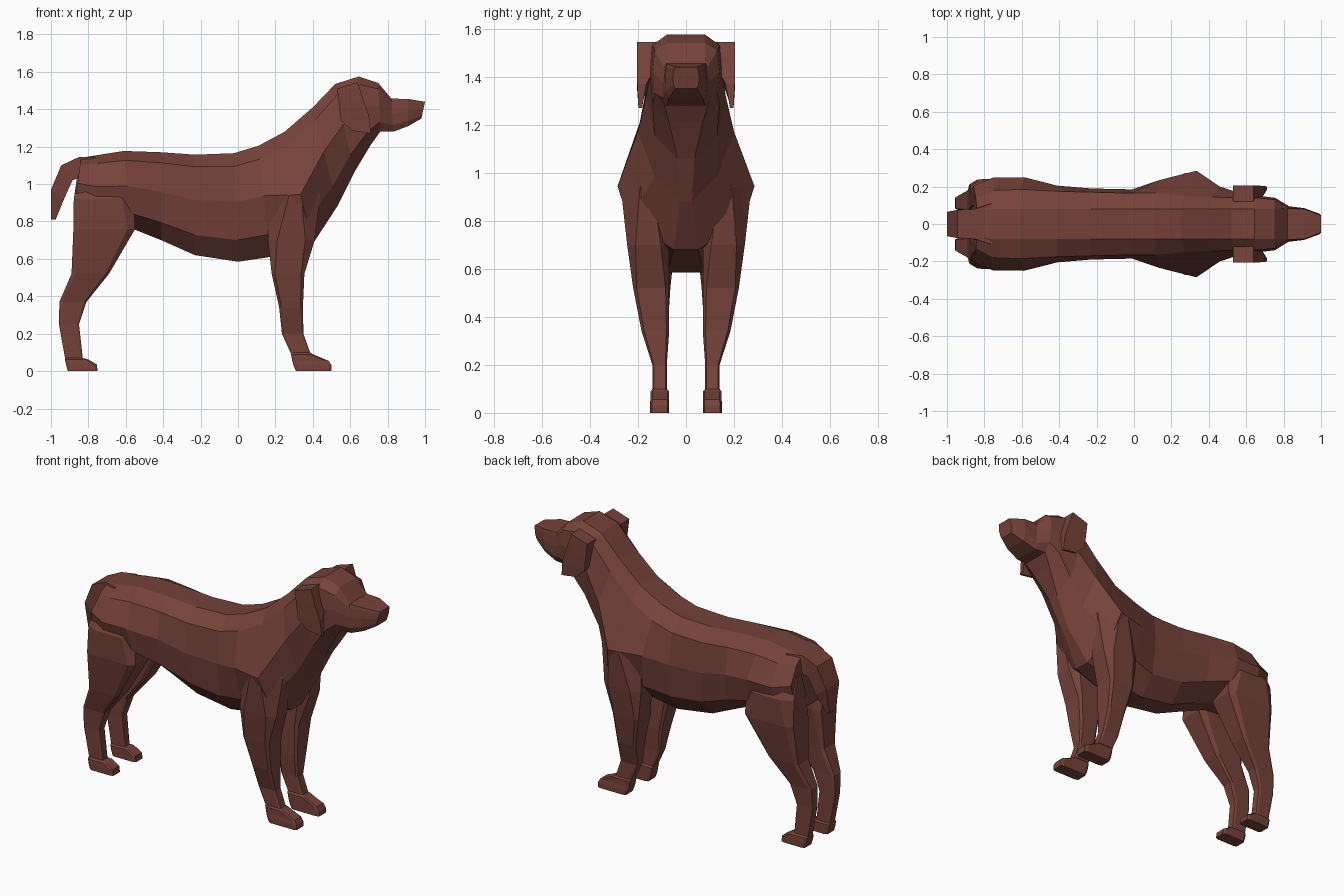
import bpy, bmesh

mat = bpy.data.materials.new("brown_coat")
mat.diffuse_color = (0.18, 0.055, 0.042, 1)


def loft(name, rings, mirror=False):
    """Skin a list of equal-length closed rings and cap both ends."""
    bm = bmesh.new()
    loops = [[bm.verts.new(p) for p in ring] for ring in rings]
    n = len(loops[0])
    for a, b in zip(loops, loops[1:]):
        for i in range(n):
            j = (i + 1) % n
            bm.faces.new((a[i], a[j], b[j], b[i]))
    bm.faces.new(loops[0])
    bm.faces.new(loops[-1][::-1])
    bmesh.ops.recalc_face_normals(bm, faces=bm.faces)
    me = bpy.data.meshes.new(name)
    bm.to_mesh(me)
    bm.free()
    me.materials.append(mat)
    ob = bpy.data.objects.new(name, me)
    bpy.context.collection.objects.link(ob)
    if mirror:
        mod = ob.modifiers.new("Mirror", 'MIRROR')
        mod.use_axis = (False, True, False)
        mod.use_mirror_merge = False
    return ob


def body_ring(xt, zt, xb, zb, widths, mid=0.45, shoulder=0.12):
    """Ten-sided section running from a top point to a bottom point."""
    fr = (0, shoulder, mid, 0.8, 1)
    half = [(xt + (xb - xt) * f, w, zt + (zb - zt) * f) for f, w in zip(fr, widths)]
    return half + [(x, -y, z) for x, y, z in reversed(half)]


def leg_ring(z, x0, x1, y0, y1, c=0.1):
    """Chamfered rectangular horizontal section."""
    a, b = (x1 - x0) * c, (y1 - y0) * c
    return [(x0 + a, y0, z), (x1 - a, y0, z), (x1, y0 + b, z), (x1, y1 - b, z),
            (x1 - a, y1, z), (x0 + a, y1, z), (x0, y1 - b, z), (x0, y0 + b, z)]


# Torso from rump to base of neck, then neck, skull and muzzle
loft("body_and_head", [
    body_ring(-.84, 1.14, -.88, .84, (.07, .13, .205, .18, .06)),
    body_ring(-.75, 1.155, -.76, .78, (.08, .18, .248, .21, .06)),
    body_ring(-.61, 1.177, -.56, .76, (.08, .185, .25, .215, .06)),
    body_ring(-.41, 1.17, -.41, .70, (.08, .175, .205, .18, .07)),
    body_ring(-.23, 1.157, -.23, .62, (.08, .17, .19, .165, .07)),
    body_ring(-.02, 1.165, 0, .585, (.08, .165, .185, .165, .07)),
    body_ring(.11, 1.205, .17, .61, (.08, .165, .235, .19, .07)),
    body_ring(.25, 1.28, .40, .68, (.08, .15, .285, .24, .05), .56),
    body_ring(.40, 1.41, .53, .88, (.08, .145, .20, .13, .025)),
    body_ring(.52, 1.535, .62, 1.06, (.08, .14, .165, .13, .035)),
    body_ring(.645, 1.575, .71, 1.21, (.08, .14, .15, .14, .07)),
    body_ring(.75, 1.54, .76, 1.28, (.08, .13, .14, .13, .09)),
    body_ring(.82, 1.457, .83, 1.28, (.083, .088, .095, .095, .08)),
    body_ring(.91, 1.455, .91, 1.31, (.08, .083, .085, .083, .07)),
    body_ring(1.0, 1.44, .98, 1.35, (.045, .05, .055, .052, .045)),
])

# Front legs with paws
loft("front_leg", [leg_ring(*r) for r in (
    (1.10, .28, .42, .08, .17, .3),
    (.94, .17, .44, .06, .272, .38),
    (.70, .16, .41, .07, .245, .2),
    (.52, .18, .355, .07, .22),
    (.34, .22, .347, .07, .185),
    (.20, .235, .35, .08, .14),
    (.10, .28, .385, .08, .14),
    (.09, .283, .40, .07, .147),
    (.055, .29, .485, .07, .147),
    (.03, .297, .50, .07, .15),
    (0, .31, .50, .07, .15))], True)

# Hind legs with paws
loft("hind_leg", [leg_ring(*r) for r in (
    (1.04, -.86, -.64, .08, .17, .25),
    (.92, -.878, -.56, .05, .24, .2),
    (.76, -.88, -.55, .04, .236, .12),
    (.52, -.89, -.69, .065, .19),
    (.37, -.955, -.81, .075, .15),
    (.25, -.957, -.85, .08, .14),
    (.07, -.925, -.83, .08, .135),
    (.062, -.925, -.80, .07, .148),
    (.035, -.92, -.755, .07, .15),
    (0, -.91, -.75, .07, .15))], True)

# Tail: short and hanging
loft("tail", [[(xa, w, za), (xa, -w, za), (xb, -w, zb), (xb, w, zb)]
              for xa, za, xb, zb, w in (
    (-.76, 1.145, -.82, 1.04, .11),
    (-.85, 1.145, -.86, 1.03, .08),
    (-.945, 1.10, -.885, 1.02, .075),
    (-1.0, .97, -.93, .92, .065),
    (-1.0, .81, -.975, .81, .03))])

# Folded ears: root at the skull, thin flap hanging down the cheek
loft("ear", [[(xa, yi, za), (xa, yo, za), (xb, yo, zb), (xb, yi, zb)]
             for xa, za, xb, zb, yi, yo in (
    (.53, 1.51, .64, 1.545, .12, .205),
    (.54, 1.43, .67, 1.45, .12, .205),
    (.55, 1.34, .70, 1.37, .165, .203),
    (.61, 1.285, .71, 1.27, .183, .198))], True)
